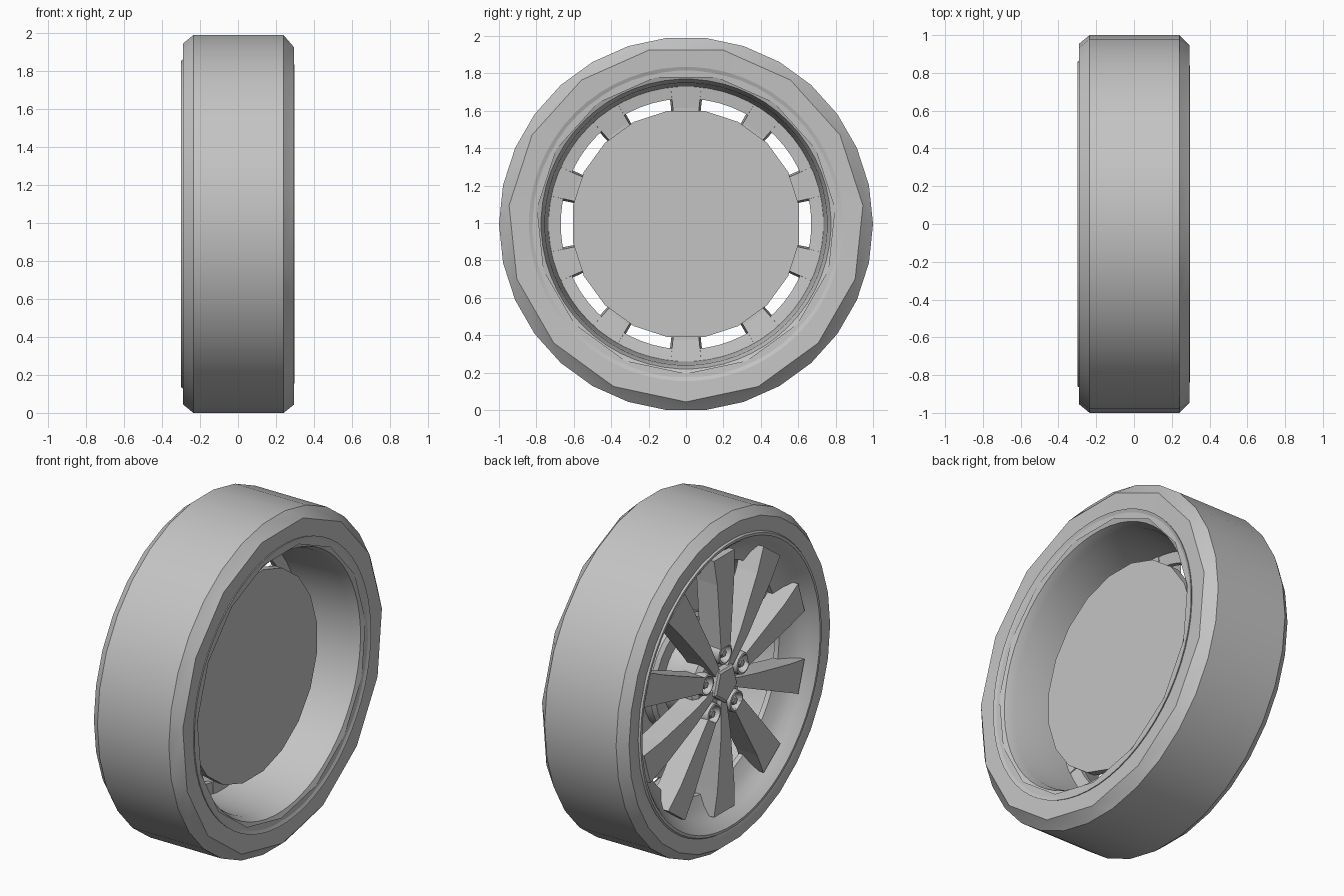
import bpy, bmesh
from math import sin, cos, radians

if "Cube" in bpy.data.objects:
    bpy.data.objects.remove(bpy.data.objects["Cube"])

CZ = 0.9945  # height of the wheel axis

grey = bpy.data.materials.new("plain_grey")
grey.use_nodes = True
grey.diffuse_color = (0.55, 0.55, 0.55, 1)
grey.node_tree.nodes["Principled BSDF"].inputs["Base Color"].default_value = (0.55, 0.55, 0.55, 1)


def finish(name, bm, smooth=True):
    bmesh.ops.recalc_face_normals(bm, faces=bm.faces[:])
    mesh = bpy.data.meshes.new(name)
    bm.to_mesh(mesh)
    bm.free()
    mesh.materials.append(grey)
    ob = bpy.data.objects.new(name, mesh)
    bpy.context.collection.objects.link(ob)
    if smooth:
        bpy.ops.object.select_all(action="DESELECT")
        ob.select_set(True)
        bpy.context.view_layer.objects.active = ob
        bpy.ops.object.shade_smooth_by_angle(angle=radians(30))
    return ob


def place(x, r, t, a):
    """Point at radius r and sideways offset t, turned a degrees from the top."""
    a = radians(a)
    return (x, r * sin(a) + t * cos(a), CZ + r * cos(a) - t * sin(a))


def ring(bm, x, r, n, phase=0.5, centre=(0, 0)):
    verts = []
    for i in range(n):
        a = radians((i + phase) * 360 / n)
        verts.append(bm.verts.new((x, centre[0] + r * sin(a), CZ + centre[1] + r * cos(a))))
    return verts


def bridge(bm, p, q):
    """Join two rings; the second may have half as many points."""
    n = len(p)
    step = n // len(q)
    for i in range(n):
        j = (i + 1) % n
        u, v = q[i // step], q[j // step]
        bm.faces.new((p[i], p[j], v, u) if u is not v else (p[i], p[j], u))


def lathe(name, profile, n, closed=False, caps=True, phase=0.5, centre=(0, 0)):
    bm = bmesh.new()
    rings = [ring(bm, x, r, n, phase, centre) for x, r in profile]
    for p, q in zip(rings, rings[1:]):
        bridge(bm, p, q)
    if closed:
        bridge(bm, rings[-1], rings[0])
    elif caps:
        bm.faces.new(rings[0])
        bm.faces.new(rings[-1])
    return finish(name, bm)


# Tyre: fine tread, coarse sidewall on the inner side
bm = bmesh.new()
loops = [ring(bm, x, r, n) for x, r, n in (
    (-0.27, 0.83, 30), (-0.29, 0.87, 30), (-0.29, 0.955, 30), (-0.235, 1, 30),
    (0.24, 1, 30), (0.295, 0.951, 15), (0.288, 0.80, 15))]
for p, q in zip(loops, loops[1:]):
    bridge(bm, p, q)
finish("tyre", bm)

# Rim: barrel, inward step and rolled outer lip
lathe("rim", [
    (0.297, 0.84), (0.272, 0.775), (0.22, 0.755), (-0.11, 0.735), (-0.12, 0.67),
    (-0.15, 0.67), (-0.18, 0.73), (-0.215, 0.772), (-0.25, 0.80), (-0.28, 0.825),
    (-0.30, 0.845), (-0.30, 0.86), (-0.285, 0.87), (-0.2, 0.84), (0.2, 0.82)],
    60, closed=True)

# Brake disc and its stepped hub
lathe("brake_disc", [(0.10, 0.613), (0.05, 0.613)], 20)
lathe("brake_hub", [(0.06, 0.34), (0.0, 0.34), (-0.02, 0.32), (-0.02, 0.24), (-0.12, 0.22)], 30)

# Wheel hub behind the spokes
lathe("wheel_hub", [(-0.10, 0.23), (-0.20, 0.23), (-0.225, 0.20)], 30)

# Ten flared spokes: radius, front half width, back half width, front x, back x
SECTIONS = [(0.08, 0.022, 0.032, -0.25, -0.12),
            (0.30, 0.045, 0.050, -0.265, -0.13),
            (0.62, 0.080, 0.070, -0.265, -0.12),
            (0.77, 0.098, 0.085, -0.255, -0.10)]
for k in range(10):
    bm = bmesh.new()
    lofts = []
    # alternate spokes start outside the nut sockets
    for r, wf, wb, xf, xb in SECTIONS[k % 2 == 0 and 1 or 0:]:
        if k % 2 == 0 and r == 0.30:
            r = 0.22
        corners = ((xf, -wf), (xf, wf), (xb, wb), (xb, -wb))
        lofts.append([bm.verts.new(place(x, r, t, k * 36)) for x, t in corners])
    for p, q in zip(lofts, lofts[1:]):
        bridge(bm, p, q)
    bm.faces.new(lofts[0])
    bm.faces.new(lofts[-1])
    finish("spoke", bm, smooth=False)

# Five nut sockets with a nut inside each
for k in range(5):
    a = radians(k * 72)
    c = (0.18 * sin(a), 0.18 * cos(a))
    lathe("nut_socket", [(-0.19, 0.068), (-0.262, 0.062), (-0.265, 0.052),
                         (-0.235, 0.040), (-0.19, 0.038)], 20, closed=True, centre=c)
    lathe("wheel_nut", [(-0.2, 0.026), (-0.25, 0.026), (-0.255, 0.02)], 6, centre=c)

# Five-sided centre cap with a chamfered edge
lathe("centre_cap", [(-0.2, 0.115), (-0.262, 0.115), (-0.272, 0.10)], 5)
